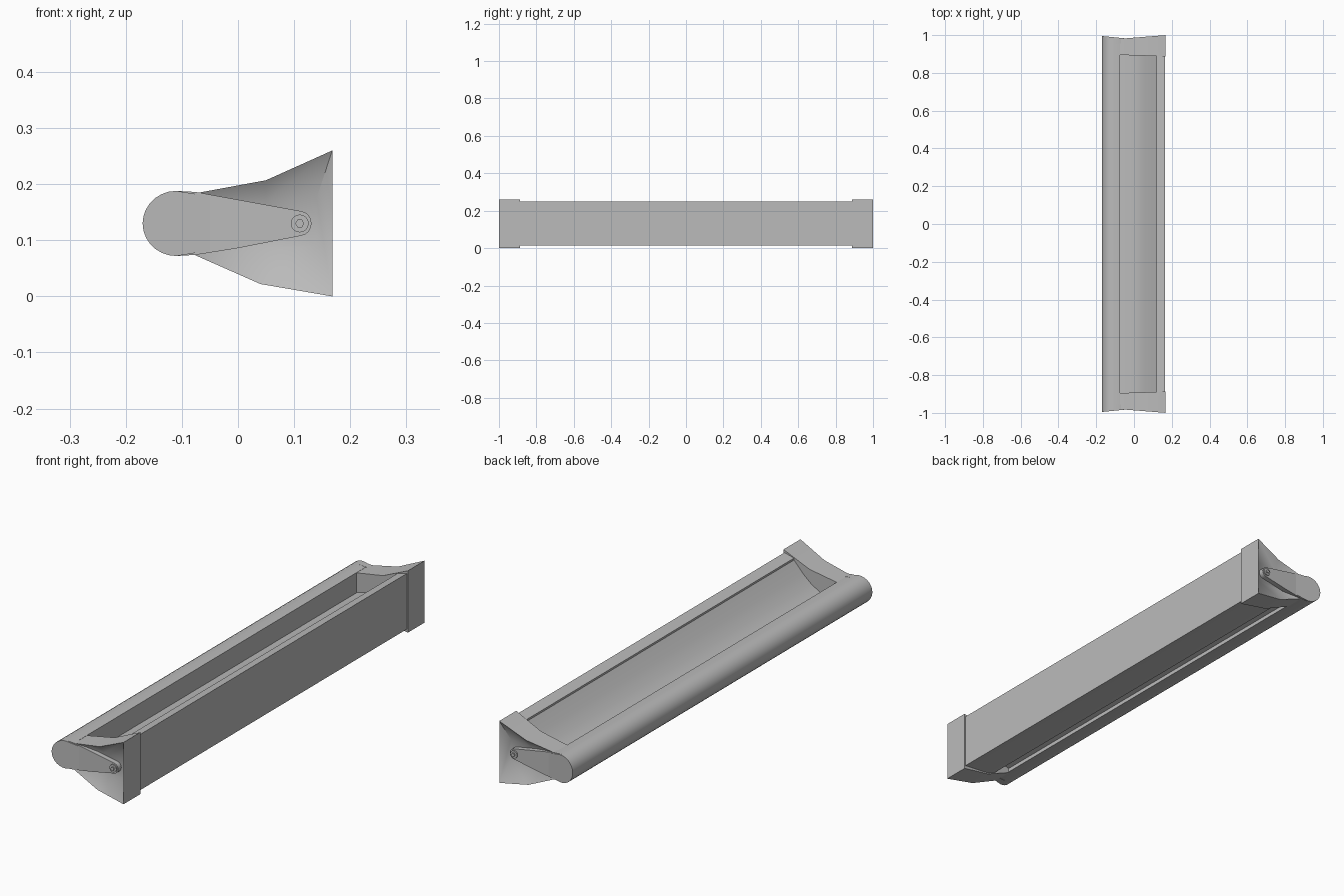
import bpy, bmesh, math

cube = bpy.data.objects.get("Cube")
if cube:
    bpy.data.objects.remove(cube)

grey = bpy.data.materials.new("mid_grey")
grey.use_nodes = True
grey.diffuse_color = (0.5, 0.5, 0.5, 1)
grey.node_tree.nodes["Principled BSDF"].inputs["Base Color"].default_value = (0.5, 0.5, 0.5, 1)


def loft(name, rings, angle=35):
    """Skin matching rings of 3D points and close both ends."""
    bm = bmesh.new()
    loops = [[bm.verts.new(p) for p in ring] for ring in rings]
    for a, b in zip(loops, loops[1:]):
        for i in range(len(a)):
            j = (i + 1) % len(a)
            bm.faces.new((a[i], a[j], b[j], b[i]))
    bm.faces.new(loops[0])
    bm.faces.new(loops[-1])
    bmesh.ops.recalc_face_normals(bm, faces=bm.faces)
    mesh = bpy.data.meshes.new(name)
    bm.to_mesh(mesh)
    bm.free()
    mesh.materials.append(grey)
    obj = bpy.data.objects.new(name, mesh)
    bpy.context.collection.objects.link(obj)
    bpy.ops.object.select_all(action='DESELECT')
    obj.select_set(True)
    bpy.context.view_layer.objects.active = obj
    bpy.ops.object.shade_smooth_by_angle(angle=math.radians(angle))


def extrude(name, profile, y0, y1):
    loft(name, [[(x, y, z) for x, z in profile] for y in (y0, y1)])


def arc(cx, cz, rx, rz, start, end, steps):
    angles = [math.radians(start + (end - start) * i / steps) for i in range(steps + 1)]
    return [(cx + rx * math.cos(a), cz + rz * math.sin(a)) for a in angles]


# Housing: flat back, lip on top, hollow sloping front and a thin front flange
extrude("housing", [
    (0.164, 0.248), (0.164, 0.014), (0.04, 0.027), (0.0, 0.045), (0.0, 0.112),
    (-0.076, 0.092), (-0.076, 0.1), (0.0, 0.122), (0.04, 0.146),
    (0.08, 0.182), (0.12, 0.228), (0.12, 0.236)], -0.9, 0.9)

# Rounded front rail
nose = arc(-0.11, 0.13, 0.06, 0.058, 90, 270, 14)
extrude("front_rail", nose + [(-0.075, 0.076), (-0.075, 0.185)], -0.975, 0.975)

outline = [(0.168, 0.26), (0.05, 0.207), (-0.08, 0.183),
           (-0.08, 0.075), (0.04, 0.022), (0.168, 0.0)]
dish = [(0.14, 0.175), (0.05, 0.17), (-0.06, 0.165),
        (-0.06, 0.09), (0.04, 0.085), (0.14, 0.09)]

for side, label in ((-1, "front"), (1, "back")):
    # Flared end bracket with a dished outer face
    loft(label + "_end_bracket", [
        [(x, side * (0.895 - 0.03 * (x + 0.08)), z) for x, z in outline],
        [(x, side * (0.98 + 0.08 * (x + 0.08)), z) for x, z in outline],
        [(x, side * 0.962, z) for x, z in dish]], 60)

    # Tapered arm from the rail to the pivot
    extrude(label + "_arm",
            nose + [(-0.075, 0.074), (0.0, 0.086)]
            + arc(0.11, 0.13, 0.021, 0.022, -80, 80, 8) + [(-0.075, 0.186)],
            side * 0.955, side * 0.983)

    # Rail end cap, thickest at the nose and blending into the arm
    cap = nose + [(-0.04, 0.083), (-0.04, 0.177)]
    loft(label + "_rail_cap", [
        [(x, side * 0.975, z) for x, z in cap],
        [(x, side * (0.982 + 0.1 * (-0.04 - x)), z) for x, z in cap]], 60)

    # Pivot washer and bolt
    for part, radius, end, steps in (("washer", 0.016, 0.988, 16), ("bolt", 0.008, 0.993, 6)):
        extrude(label + "_pivot_" + part,
                arc(0.11, 0.13, radius, radius, 0, 360 - 360 / steps, steps - 1),
                side * 0.96, side * end)
